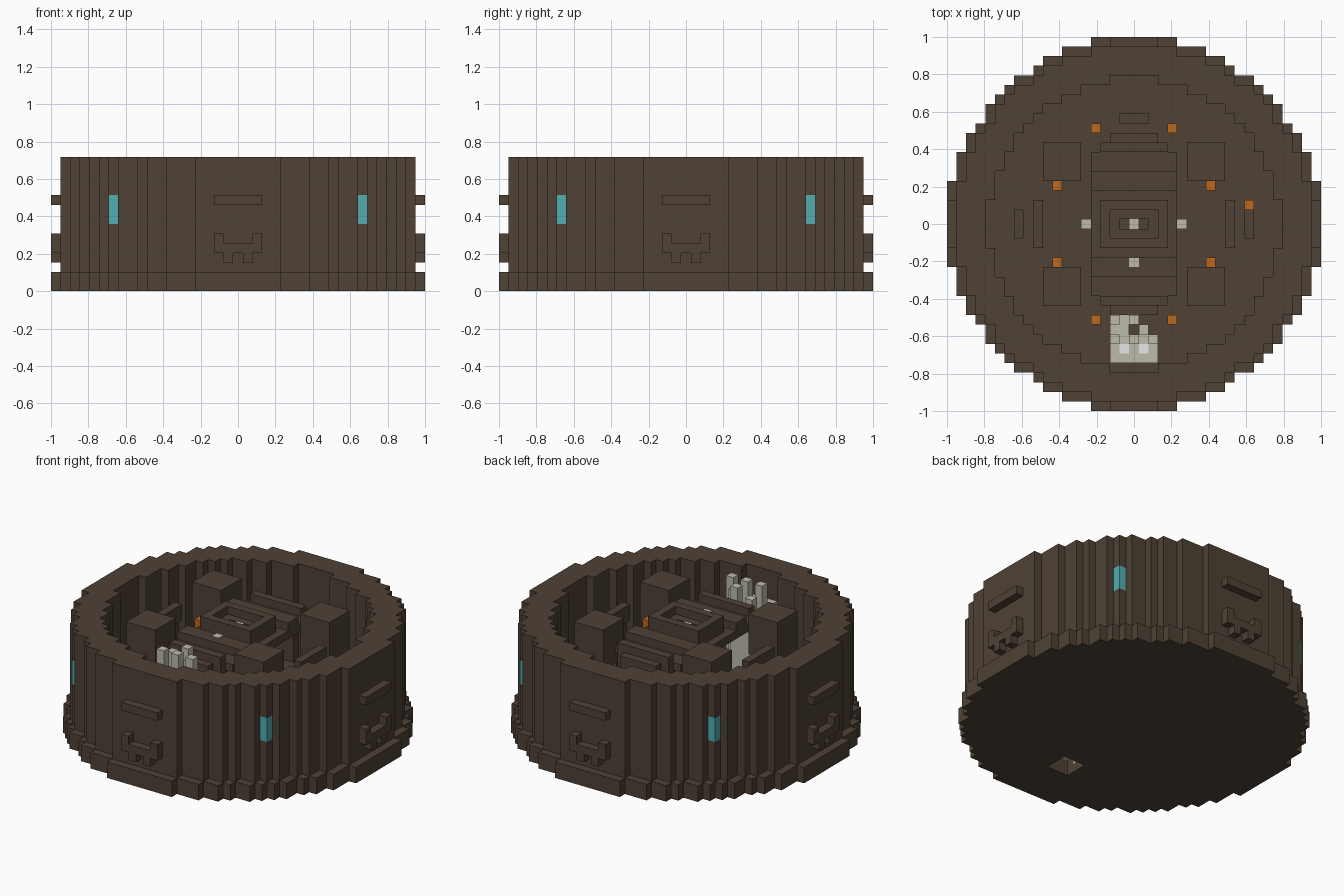
import bpy, bmesh, math

if "Cube" in bpy.data.objects:
    bpy.data.objects.remove(bpy.data.objects["Cube"], do_unlink=True)

U = 2 / 39  # one block


def material(name, r, g, b):
    m = bpy.data.materials.new(name)
    m.use_nodes = True
    m.diffuse_color = (r, g, b, 1)
    m.node_tree.nodes["Principled BSDF"].inputs["Base Color"].default_value = (r, g, b, 1)
    return m


BROWN = material("dark_brown", 0.077, 0.054, 0.036)
TEAL = material("teal_glass", 0.085, 0.42, 0.45)
ORANGE = material("orange", 0.52, 0.14, 0.013)
BONE = material("bone", 0.51, 0.50, 0.41)
WHITE = material("white", 0.95, 0.95, 0.95)


def slab(name, cells, z0, z1, mat):
    """Extrude a set of grid cells from block height z0 to z1, outer faces only."""
    cells = set(cells)
    bm = bmesh.new()

    def quad(pts):
        bm.faces.new([bm.verts.new((x * U, y * U, z * U)) for x, y, z in pts])

    for x, y in cells:
        ring = [(x - .5, y - .5), (x + .5, y - .5), (x + .5, y + .5), (x - .5, y + .5)]
        quad([(a, b, z1) for a, b in ring])
        quad([(a, b, z0) for a, b in reversed(ring)])
        for i, (dx, dy) in enumerate([(0, -1), (1, 0), (0, 1), (-1, 0)]):
            if (x + dx, y + dy) not in cells:
                a, b = ring[i], ring[(i + 1) % 4]
                quad([(*a, z0), (*b, z0), (*b, z1), (*a, z1)])
    bmesh.ops.remove_doubles(bm, verts=bm.verts, dist=U * 0.01)
    bmesh.ops.dissolve_limit(bm, angle_limit=0.02, verts=bm.verts, edges=bm.edges)
    mesh = bpy.data.meshes.new(name)
    bm.to_mesh(mesh)
    bm.free()
    mesh.materials.append(mat)
    ob = bpy.data.objects.new(name, mesh)
    bpy.context.collection.objects.link(ob)
    return ob


def rect(x0, x1, y0, y1):
    return {(x, y) for x in range(x0, x1 + 1) for y in range(y0, y1 + 1)}


def turn(cells, n):
    for _ in range(n):
        cells = {(-y, x) for x, y in cells}
    return cells


def reach(r, d):
    return math.floor(math.sqrt(max(r * r - d * d, 0)) + .5)


# Base disc with a small opening under the statue
grid = rect(-19, 19, -19, 19)
disc = {(x, y) for x, y in grid if abs(x) <= reach(19, y) or abs(y) <= reach(19, x)}
slab("base", disc - rect(-1, 1, -13, -11), 0, 2, BROWN)

# Round wall with a glass block on each diagonal
wall = {(x, y) for x, y in grid if 230 < x * x + y * y <= 342}
glass = {c for c in wall if all(10 <= abs(v) <= 13 for v in c)}
slab("wall_lower", wall, 2, 7, BROWN)
slab("wall_middle", wall - glass, 7, 10, BROWN)
slab("wall_upper", wall, 10, 14, BROWN)
slab("windows", glass, 7, 10, TEAL)

# Raised relief on the four sides
for n in range(4):
    def relief(part, xs, z0, z1):
        slab(f"relief_{part}_{n}", turn({(x, -19) for x in xs}, n), z0, z1, BROWN)
    relief("brow", range(-2, 3), 9, 10)
    relief("bar", range(-2, 3), 4, 5)
    relief("tips", (-2, 2), 5, 6)
    relief("teeth", (-1, 1), 3, 4)

# Corner blocks and lamps
for sx in (-1, 1):
    for sy in (-1, 1):
        slab("corner_block", {(sx * x, sy * y) for x, y in rect(6, 9, 5, 8)}, 9, 14, BROWN)
        slab("corner_post", {(sx * x, sy * y) for x, y in rect(7, 8, 6, 7)}, 2, 9, BROWN)
        for x, y in ((4, 10), (8, 4)):
            slab("lamp_post", {(sx * x, sy * y)}, 2, 6, BROWN)
            slab("lamp", {(sx * x, sy * y)}, 6, 10, ORANGE)
slab("side_lamp", {(12, 2)}, 6, 9, ORANGE)

# Stepped beams on both sides of the central frame
for s in (-1, 1):
    for half, y0, y1, z0, z1 in ((4, 3, 3, 11, 12), (4, 4, 5, 11, 13), (4, 6, 7, 11, 12),
                                 (3, 8, 8, 10, 13), (2, 9, 9, 10, 12), (1, 11, 11, 9, 10)):
        slab("roof_beam", {(x, s * y) for x, y in rect(-half, half, y0, y1)}, z0, z1, BROWN)
    slab("side_beam", {(s * 10, y) for y in range(-2, 3)}, 10, 12, BROWN)
    slab("outer_beam", {(s * 12, y) for y in range(-1, 2)}, 9, 10, BROWN)
    slab("side_light", {(s * 5, 0)}, 7, 10, BONE)

# Central frame
slab("frame_plate", rect(-4, 4, -2, 2), 11, 12, BROWN)
slab("frame_outer", rect(-3, 3, -2, 2) - rect(-2, 2, -1, 1), 12, 14, BROWN)
slab("frame_inner", rect(-2, 2, -1, 1) - rect(-1, 1, 0, 0), 12, 13, BROWN)
slab("frame_light", {(0, 0)}, 12, 13, BONE)
slab("beam_light", {(0, -4)}, 12, 13.1, BONE)

# Pale statue made of columns of different height
statue = rect(-2, 2, -14, -12) | rect(-2, 0, -10, -10) | {(-2, -11), (-1, -11), (1, -11)}
eyes = {(-1, -13), (1, -13)}
tall = {(-2, -12), (0, -12), (0, -10), (2, -12)}
middle = {(-2, -10), (1, -11)}
slab("statue_body", statue - tall - middle - eyes, 2, 11, BONE)
slab("statue_tall", tall, 1, 14, BONE)
slab("statue_middle", middle, 2, 13, BONE)
slab("statue_eyes", eyes, 2, 11, WHITE)
slab("statue_core", {(0, -11)}, 2, 10, BROWN)
